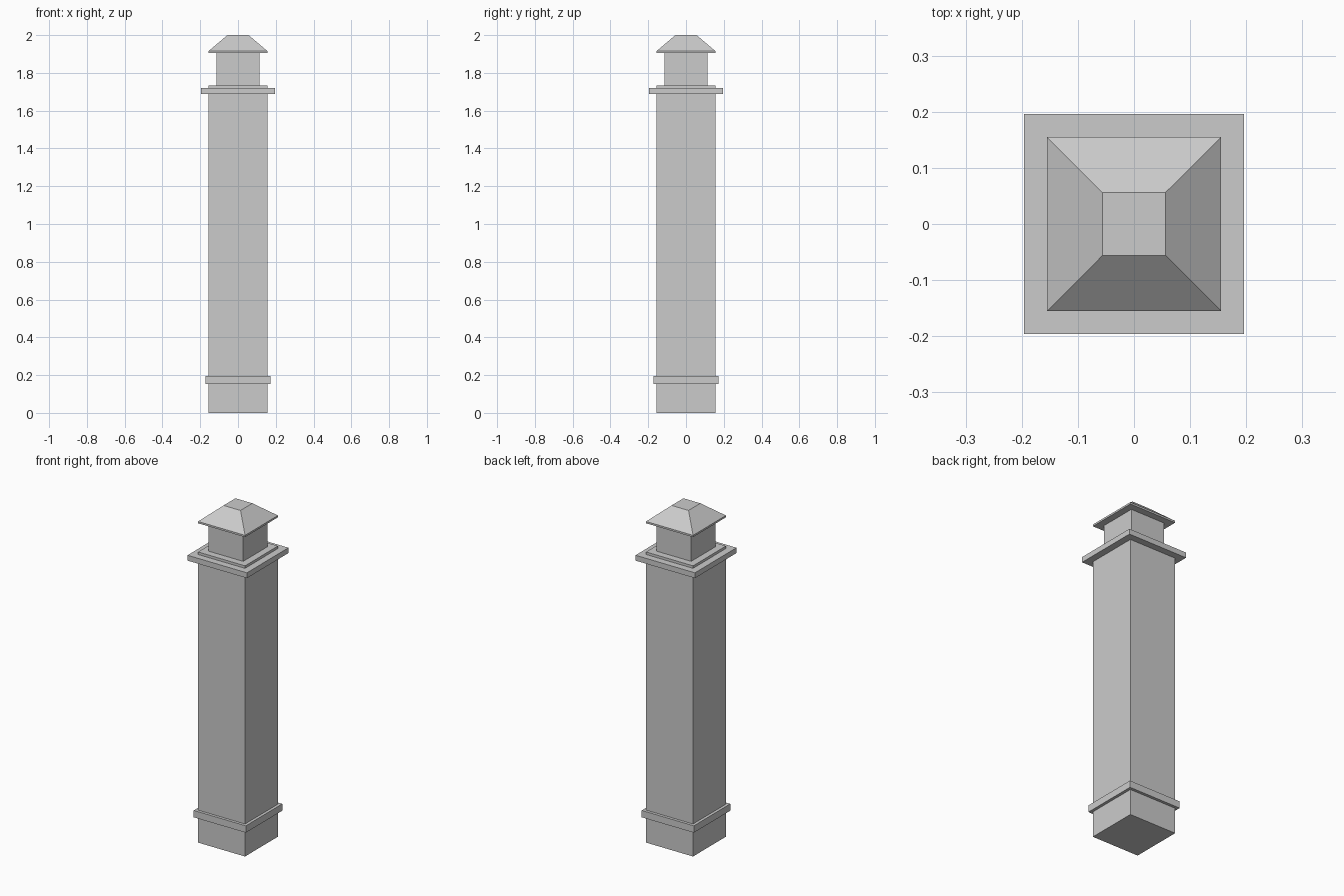
import bpy, bmesh

if "Cube" in bpy.data.objects:
    bpy.data.objects.remove(bpy.data.objects["Cube"])


def square_loft(name, rings):
    """Closed square solid through (half_width, z) rings, bottom to top."""
    bm = bmesh.new()
    loops = [[bm.verts.new((sx * h, sy * h, z))
              for sx, sy in ((-1, -1), (1, -1), (1, 1), (-1, 1))]
             for h, z in rings]
    bm.faces.new(loops[0][::-1])
    bm.faces.new(loops[-1])
    for a, b in zip(loops, loops[1:]):
        for i in range(4):
            j = (i + 1) % 4
            bm.faces.new((a[i], a[j], b[j], b[i]))
    mesh = bpy.data.meshes.new(name)
    bm.to_mesh(mesh)
    bm.free()
    obj = bpy.data.objects.new(name, mesh)
    bpy.context.collection.objects.link(obj)
    return obj


def block(name, half, z0, z1):
    return square_loft(name, [(half, z0), (half, z1)])


# Main post with its two projecting bands
block("post_shaft", 0.155, 0.0, 1.734)
block("base_band", 0.172, 0.153, 0.194)
block("upper_collar", 0.196, 1.687, 1.719)

# Narrow neck carrying the cap
block("neck", 0.114, 1.734, 1.905)

# Cap: thin lip, sloped sides and a flat top
square_loft("cap", [(0.155, 1.905), (0.155, 1.916), (0.056, 2.0)])
